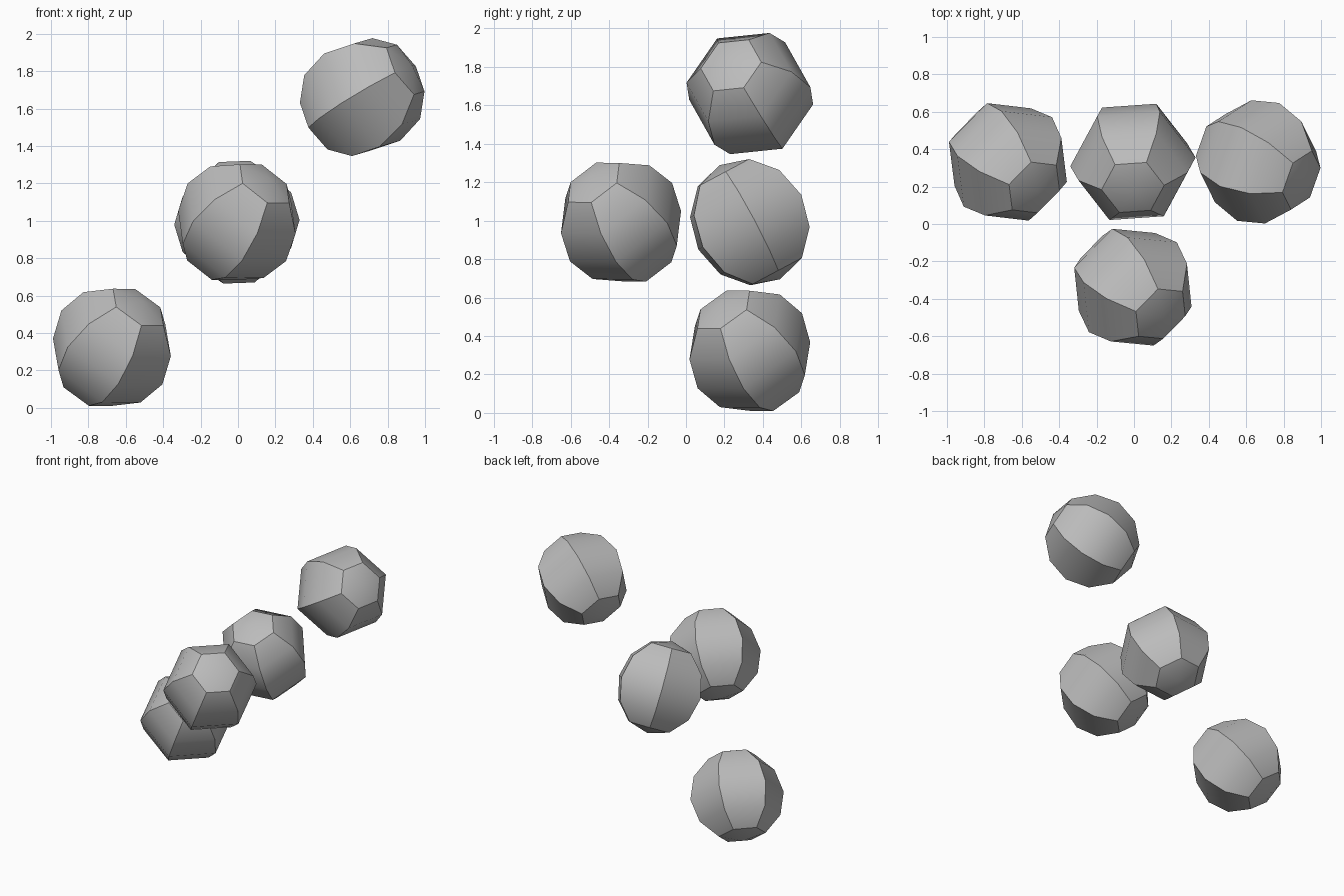
import bpy, bmesh, math
from mathutils import Vector, Matrix

if "Cube" in bpy.data.objects:
    bpy.data.objects.remove(bpy.data.objects["Cube"])

RADIUS = 0.336
SEGMENTS = 6
RINGS = 6

grey = bpy.data.materials.new("plain grey")
grey.diffuse_color = (0.5, 0.5, 0.5, 1.0)
grey.use_nodes = True
grey.node_tree.nodes["Principled BSDF"].inputs["Base Color"].default_value = grey.diffuse_color


def ball(name, centre, pole, meridian):
    """Six-sided low-poly ball; pole is its axis, meridian the side of one corner."""
    p = Vector(pole).normalized()
    m = Vector(meridian)
    u = (m - p * m.dot(p)).normalized()
    w = p.cross(u)
    frame = Matrix((u, w, p)).transposed().to_4x4()

    bm = bmesh.new()
    # half-circle profile in the local xz plane, spun in six steps
    arc = []
    for i in range(RINGS + 1):
        a = math.pi * i / RINGS
        arc.append(bm.verts.new((RADIUS * math.sin(a), 0, RADIUS * math.cos(a))))
    edges = [bm.edges.new(pair) for pair in zip(arc, arc[1:])]
    bmesh.ops.spin(bm, geom=arc + edges, cent=(0, 0, 0), axis=(0, 0, 1),
                   angle=math.tau, steps=SEGMENTS, use_merge=False)
    bmesh.ops.remove_doubles(bm, verts=bm.verts, dist=1e-4)
    bmesh.ops.dissolve_degenerate(bm, edges=bm.edges, dist=1e-5)
    bmesh.ops.recalc_face_normals(bm, faces=bm.faces)

    mesh = bpy.data.meshes.new(name)
    bm.to_mesh(mesh)
    bm.free()
    mesh.materials.append(grey)
    obj = bpy.data.objects.new(name, mesh)
    bpy.context.collection.objects.link(obj)
    obj.matrix_world = Matrix.Translation(centre) @ frame

    # smooth bands, sharp meridians and cap borders
    bpy.ops.object.select_all(action='DESELECT')
    obj.select_set(True)
    bpy.context.view_layer.objects.active = obj
    bpy.ops.object.shade_smooth_by_angle(angle=math.radians(30))


# diagonal row of three balls at the back, one ball in front of the middle
ball("lower_ball", (-0.674, 0.332, 0.323), (0.484, -0.47, 0.738), (-0.74, -0.755, 0.01))
ball("middle_ball", (-0.006, 0.332, 0.992), (0.0, -0.47, 0.883), (0.997, 0.07, 0.037))
ball("upper_ball", (0.664, 0.332, 1.661), (0.795, -0.336, 0.505), (0.61, 0.402, -0.714))
ball("front_ball", (-0.006, -0.338, 0.992), (0.511, -0.49, 0.71), (-0.695, -0.71, 0.01))
